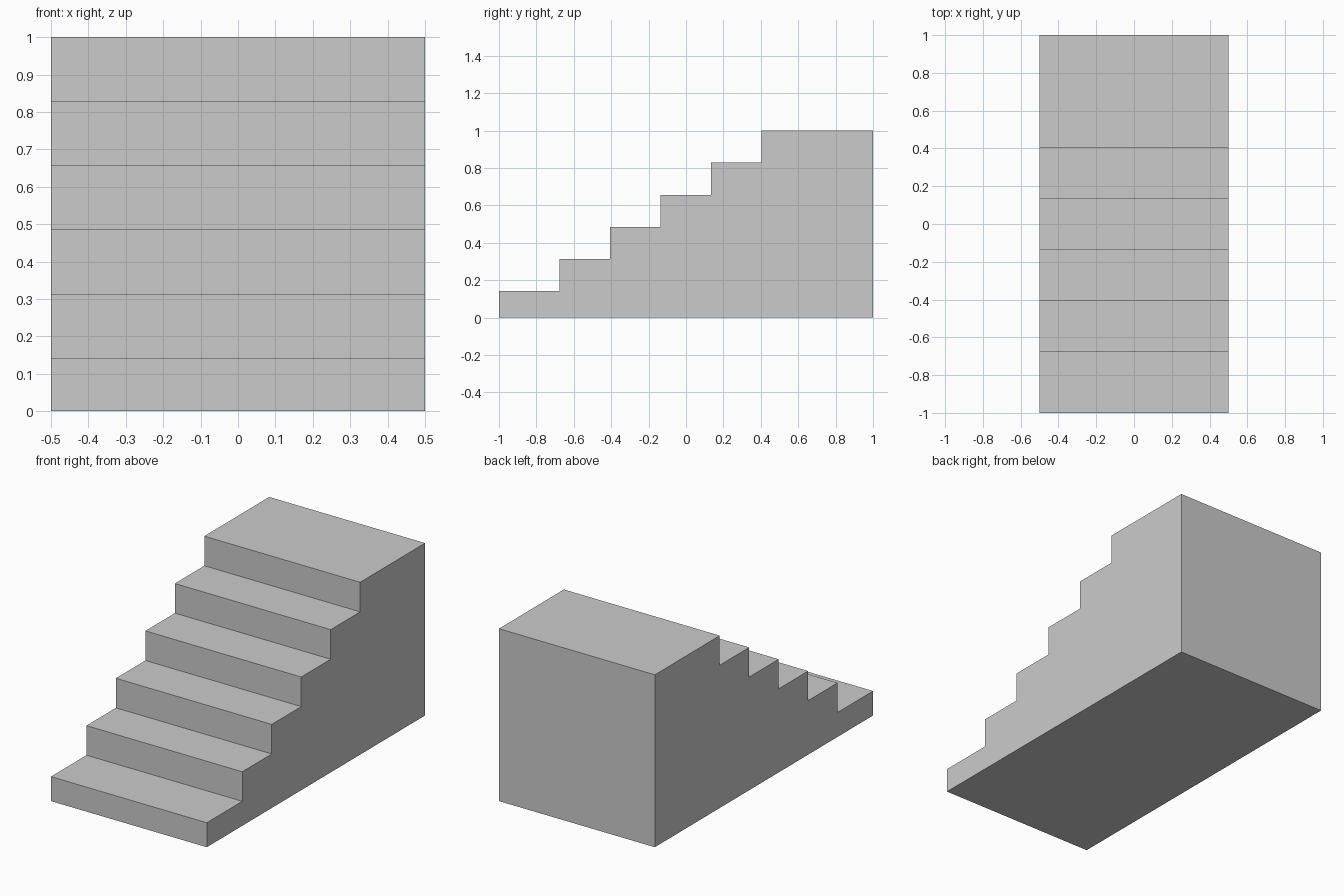
import bpy, bmesh

if "Cube" in bpy.data.objects:
    bpy.data.objects.remove(bpy.data.objects["Cube"])

WIDTH, STEPS = 1.0, 6
FIRST_RISE, RISE = 0.142, 0.1716
FIRST_EDGE, TREAD = -0.675, 0.27

# Side profile (y, z): bottom edge, then the steps from front to landing
profile = [(1, 0), (-1, 0)]
y = -1
for i in range(STEPS):
    z = FIRST_RISE + RISE * i
    next_y = 1 if i == STEPS - 1 else FIRST_EDGE + TREAD * i
    profile += [(y, z), (next_y, z)]
    y = next_y

# Solid staircase: extrude the profile across the width
bm = bmesh.new()
side = bm.faces.new([bm.verts.new((-WIDTH / 2, py, pz)) for py, pz in profile])
extruded = bmesh.ops.extrude_face_region(bm, geom=[side], use_keep_orig=True)
verts = [g for g in extruded["geom"] if isinstance(g, bmesh.types.BMVert)]
bmesh.ops.translate(bm, verts=verts, vec=(WIDTH, 0, 0))
bmesh.ops.recalc_face_normals(bm, faces=bm.faces)

mesh = bpy.data.meshes.new("staircase")
bm.to_mesh(mesh)
bm.free()
bpy.context.collection.objects.link(bpy.data.objects.new("staircase", mesh))
